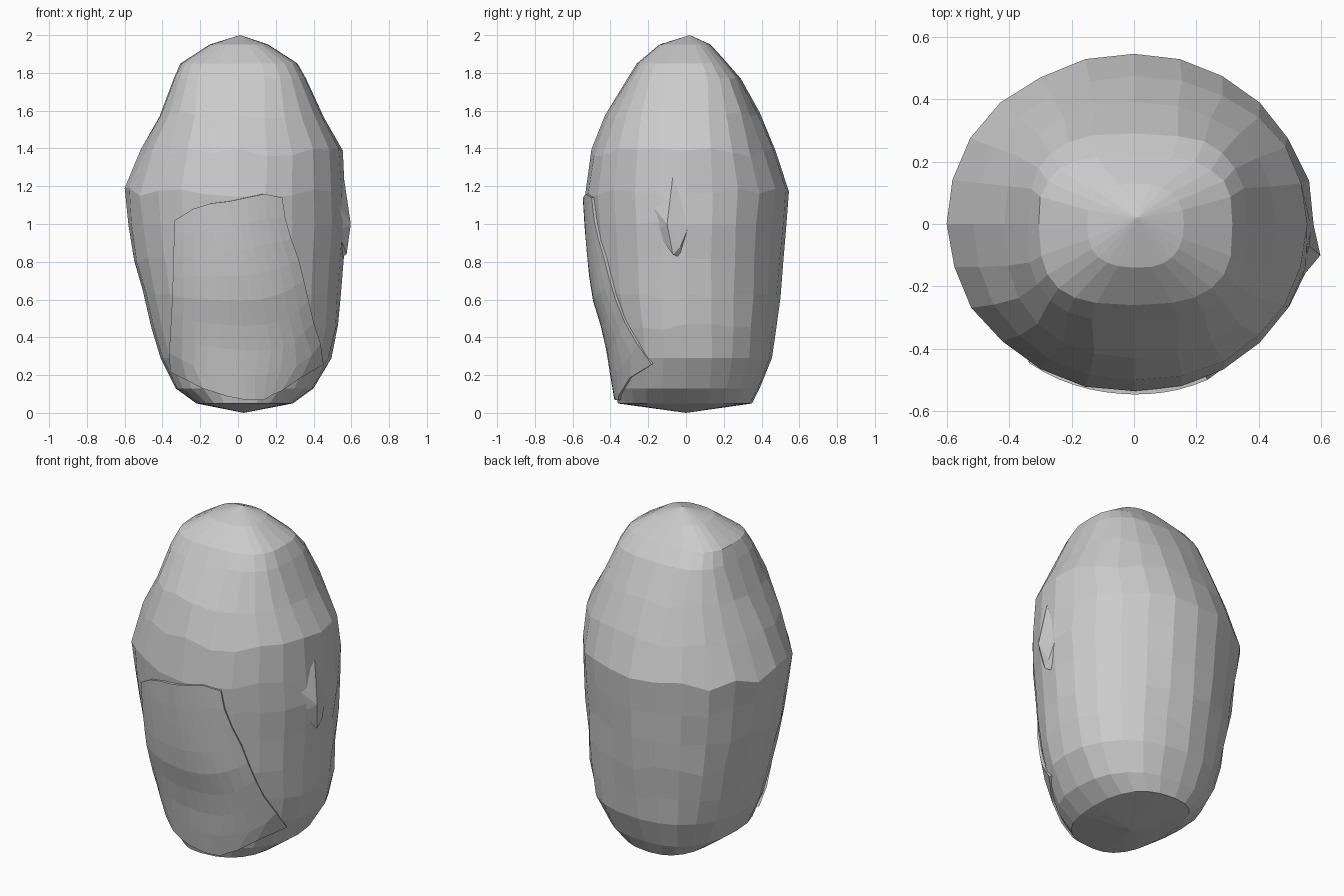
import bpy, bmesh, math, random

if "Cube" in bpy.data.objects:
    bpy.data.objects.remove(bpy.data.objects["Cube"])

random.seed(4)

# Silhouette table: z, left, right, front, back, squareness
LEVELS = [
    (0.05, 0.22, 0.29, 0.36, 0.35, 2.5),
    (0.13, 0.33, 0.40, 0.38, 0.39, 2.4),
    (0.29, 0.41, 0.495, 0.40, 0.455, 2.25),
    (0.45, 0.46, 0.53, 0.435, 0.475, 2.15),
    (0.63, 0.505, 0.545, 0.49, 0.50, 2.05),
    (0.82, 0.55, 0.56, 0.51, 0.515, 2.0),
    (1.00, 0.58, 0.575, 0.525, 0.53, 2.0),
    (1.17, 0.60, 0.565, 0.535, 0.545, 2.0),
    (1.38, 0.515, 0.555, 0.50, 0.475, 2.1),
    (1.58, 0.415, 0.455, 0.43, 0.39, 2.3),
    (1.77, 0.34, 0.36, 0.31, 0.29, 2.9),
    (1.85, 0.305, 0.315, 0.26, 0.22, 2.9),
    (1.95, 0.15, 0.16, 0.14, 0.13, 2.5),
]
SIDES = 24


def interp(points, t):
    """Piecewise linear lookup in (key, value...) rows."""
    if t <= points[0][0]:
        return points[0][1:]
    for a, b in zip(points, points[1:]):
        if t <= b[0]:
            k = (t - a[0]) / (b[0] - a[0])
            return tuple(p + (q - p) * k for p, q in zip(a[1:], b[1:]))
    return points[-1][1:]


def make_object(name, bm):
    bmesh.ops.recalc_face_normals(bm, faces=bm.faces)
    me = bpy.data.meshes.new(name)
    bm.to_mesh(me)
    bm.free()
    ob = bpy.data.objects.new(name, me)
    bpy.context.collection.objects.link(ob)
    return ob


# Boulder body: irregular faceted rings with a pole at each end
bm = bmesh.new()
rings = []
for z, l, r, f, b, n in LEVELS:
    ring = []
    for i in range(SIDES):
        a = 2 * math.pi * i / SIDES
        c, s = math.cos(a), math.sin(a)
        x = math.copysign(abs(c) ** (2 / n), c) * (r if c > 0 else l)
        y = math.copysign(abs(s) ** (2 / n), s) * (b if s > 0 else f)
        under_slab = s < -0.4 and z < 1.1
        k = 1 if i % 6 == 0 or under_slab else 1 + random.uniform(-0.01, 0.01)
        dz = random.uniform(-0.025, 0.025) if 0.3 < z < 1.7 and not under_slab else 0
        ring.append(bm.verts.new((x * k, y * k, z + dz)))
    rings.append(ring)
for lo, hi in zip(rings, rings[1:]):
    for i in range(SIDES):
        j = (i + 1) % SIDES
        bm.faces.new((lo[i], lo[j], hi[j], hi[i]))
for ring, pole in ((rings[0], (0.03, 0, 0)), (rings[-1], (0.01, 0.02, 2.0))):
    v = bm.verts.new(pole)
    for i in range(SIDES):
        bm.faces.new((ring[i], ring[(i + 1) % SIDES], v))
make_object("boulder_body", bm)

# Front slab: a thin layer following the body, stepped along its edges
TOP = list(enumerate([1.02, 1.08, 1.11, 1.12, 1.14, 1.16, 1.14]))
BOTTOM = list(enumerate([0.22, 0.13, 0.09, 0.07, 0.07, 0.12, 0.26]))
LEFT = [(0.05, -0.20), (0.13, -0.28), (0.22, -0.36), (0.62, -0.34), (1.02, -0.33)]
RIGHT = [(0.1, 0.31), (0.28, 0.46), (0.45, 0.40), (0.8, 0.32), (1.0, 0.25), (1.14, 0.23)]
ROWS, COLS = 9, 13
bm = bmesh.new()
grid = []
for v in range(ROWS):
    row = []
    for u in range(COLS):
        t = 6 * u / (COLS - 1)
        low, top = interp(BOTTOM, t)[0], interp(TOP, t)[0]
        z = low + (top - low) * v / (ROWS - 1)
        xl, xr = interp(LEFT, z)[0], interp(RIGHT, z)[0]
        x = xl + (xr - xl) * t / 6
        l, r, f, b, n = interp(LEVELS, z)
        w = r if x > 0 else l
        x = max(-0.93 * w, min(0.93 * w, x))
        y = -f * (1 - (abs(x) / w) ** n) ** (1 / n)
        row.append(bm.verts.new((x, y, z)))
    grid.append(row)
for lo, hi in zip(grid, grid[1:]):
    for u in range(COLS - 1):
        bm.faces.new((lo[u], lo[u + 1], hi[u + 1], hi[u]))
slab = make_object("front_slab", bm)
mod = slab.modifiers.new("thickness", "SOLIDIFY")
mod.thickness = 0.026
mod.offset = 0

# Side chip: a small wedge jutting from the right flank
bm = bmesh.new()
for p in ((0.53, -0.16, 0.96), (0.597, -0.10, 1.00), (0.575, -0.07, 0.84), (0.57, 0.02, 1.0),
          (0.58, -0.03, 0.88), (0.54, -0.03, 0.82), (0.56, -0.07, 1.25), (0.53, -0.18, 1.1)):
    bm.verts.new(p)
bmesh.ops.convex_hull(bm, input=bm.verts)
make_object("side_chip", bm)
